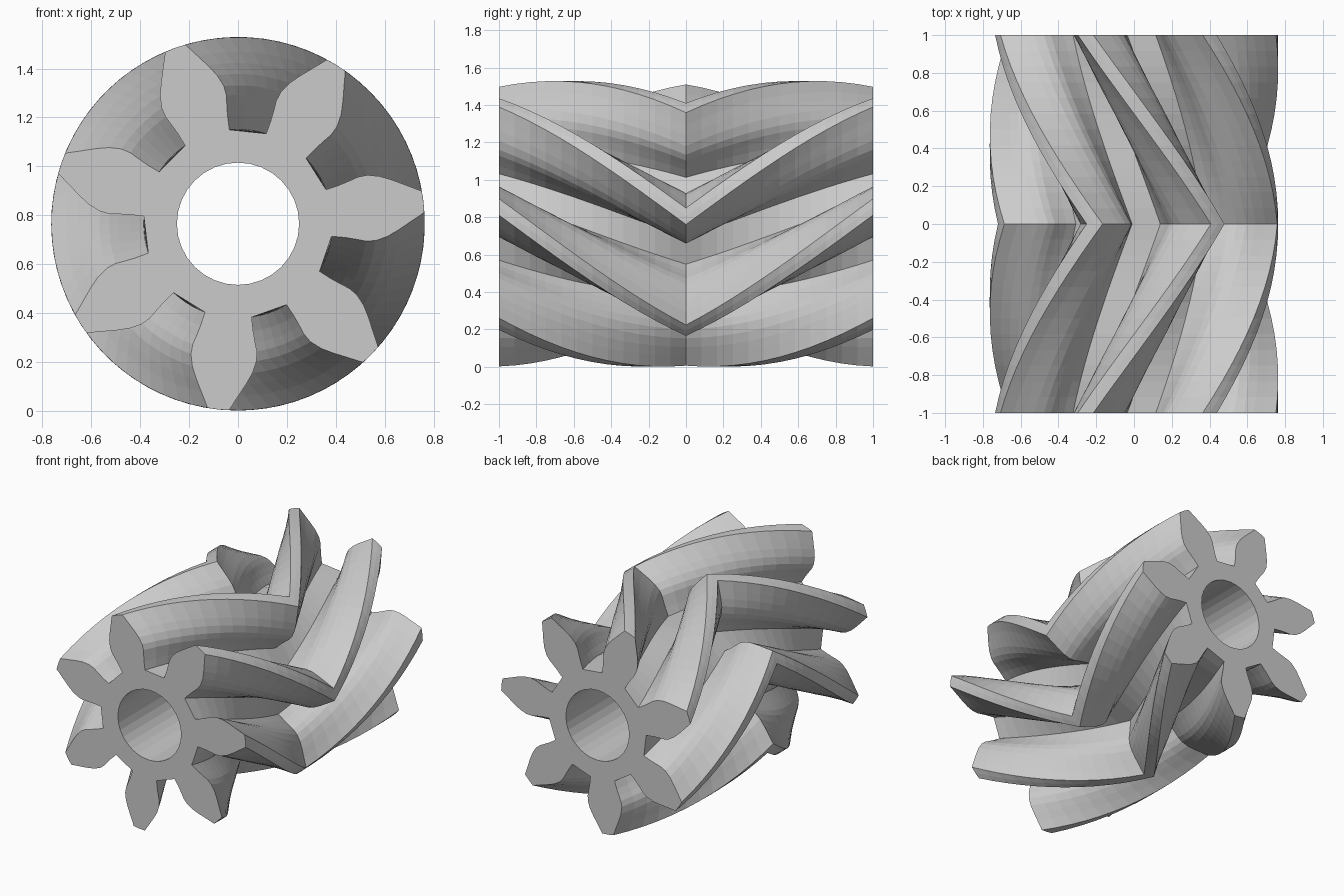
import bpy, bmesh
from math import radians, cos, sin, tau
from mathutils import Matrix, Vector

cube = bpy.data.objects.get("Cube")
if cube:
    bpy.data.objects.remove(cube)

TEETH = 7
STEPS = 12               # slices along each half of the gear
HALF_LENGTH = 1.0
AXIS_HEIGHT = 0.765
BORE_RADIUS = 0.25
BORE_SIDES = 32
END_ANGLE = radians(6.8)     # direction of one tooth on the end faces
TWIST = radians(-55.2)       # turn from an end face to the middle

# Half of one tooth: distance along the tooth, half width
FLANK = [(0.374, 0.096), (0.43, 0.108), (0.475, 0.121), (0.51, 0.132),
         (0.55, 0.135), (0.60, 0.124), (0.65, 0.102), (0.70, 0.076),
         (0.762, 0.044)]

steel = bpy.data.materials.new("steel grey")
steel.use_nodes = True
colour = (0.6, 0.6, 0.6, 1)
steel.diffuse_color = colour
steel.node_tree.nodes["Principled BSDF"].inputs["Base Color"].default_value = colour


def gear_outline():
    """Closed outline of all the teeth, counter-clockwise."""
    tooth = [Vector((u, -v)) for u, v in FLANK]
    tooth.append(Vector((0.764, 0)))
    tooth += [Vector((u, v)) for u, v in reversed(FLANK)]
    return [Matrix.Rotation(tau * i / TEETH, 2) @ p
            for i in range(TEETH) for p in tooth]


def add_ring(bm, points, y, angle):
    turn = Matrix.Rotation(angle, 2)
    ring = []
    for p in points:
        q = turn @ p
        ring.append(bm.verts.new((q.x, y, q.y + AXIS_HEIGHT)))
    return ring


def join_rings(bm, a, b):
    for i in range(len(a)):
        j = (i + 1) % len(a)
        bm.faces.new((a[i], a[j], b[j], b[i]))


def ring_edges(bm, ring):
    edges = []
    for i, v in enumerate(ring):
        pair = (v, ring[(i + 1) % len(ring)])
        edges.append(bm.edges.get(pair) or bm.edges.new(pair))
    return edges


bm = bmesh.new()

# Herringbone teeth: the outline turns one way, then back
outline = gear_outline()
rings = []
for s in range(-STEPS, STEPS + 1):
    t = s / STEPS
    rings.append(add_ring(bm, outline, t * HALF_LENGTH,
                          END_ANGLE + TWIST * (1 - abs(t))))
for a, b in zip(rings, rings[1:]):
    join_rings(bm, a, b)

# Straight bore through the axis
circle = [Vector((cos(tau * i / BORE_SIDES), sin(tau * i / BORE_SIDES))) * BORE_RADIUS
          for i in range(BORE_SIDES)]
bore = [add_ring(bm, circle, y, 0) for y in (-HALF_LENGTH, HALF_LENGTH)]
join_rings(bm, bore[1], bore[0])

# Flat end faces between the teeth and the bore
for teeth_ring, bore_ring, side in ((rings[0], bore[0], -1), (rings[-1], bore[1], 1)):
    bmesh.ops.triangle_fill(
        bm, use_beauty=True, use_dissolve=False, normal=(0, side, 0),
        edges=ring_edges(bm, teeth_ring) + ring_edges(bm, bore_ring))

bmesh.ops.recalc_face_normals(bm, faces=bm.faces[:])
mesh = bpy.data.meshes.new("herringbone_gear")
bm.to_mesh(mesh)
bm.free()
mesh.materials.append(steel)
gear = bpy.data.objects.new("herringbone_gear", mesh)
bpy.context.collection.objects.link(gear)
